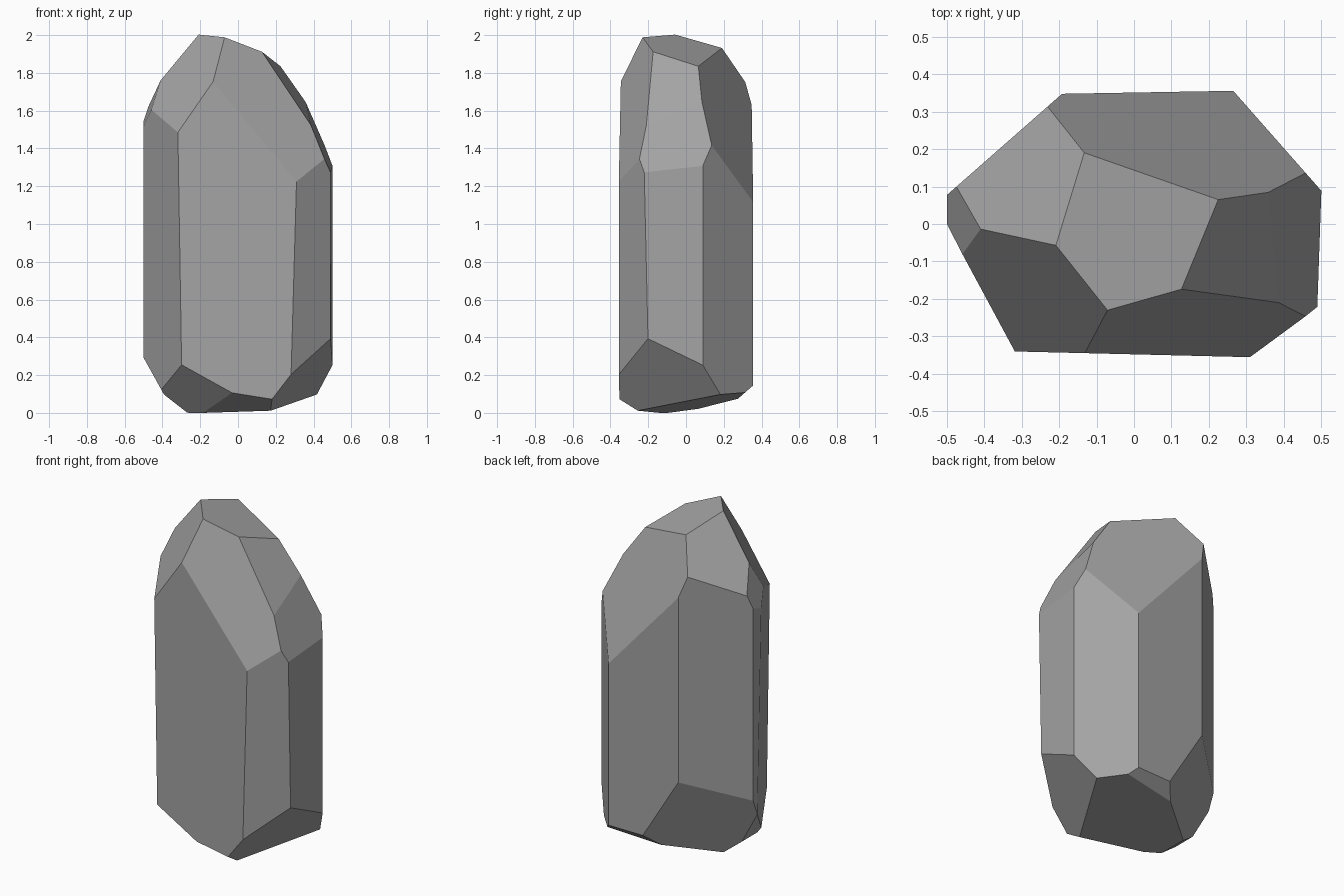
import bpy
import bmesh
from math import radians
from mathutils import Matrix, Vector, Euler

cube = bpy.data.objects.get("Cube")
if cube:
    bpy.data.objects.remove(cube, do_unlink=True)


def make_material(name, color):
    mat = bpy.data.materials.new(name)
    mat.use_nodes = True
    mat.diffuse_color = color
    bsdf = next(n for n in mat.node_tree.nodes if n.type == "BSDF_PRINCIPLED")
    bsdf.inputs["Base Color"].default_value = color
    bsdf.inputs["Roughness"].default_value = 0.8
    return mat


def chip(bm, heading, pitch, distance):
    """Slice off everything beyond a plane facing heading/pitch (degrees)."""
    normal = Euler((0, radians(-pitch), radians(heading))) .to_matrix() @ Vector((1, 0, 0))
    cut = bmesh.ops.bisect_plane(
        bm, geom=bm.verts[:] + bm.edges[:] + bm.faces[:], dist=0.0001,
        plane_co=normal * distance, plane_no=normal, clear_outer=True)
    rim = [g for g in cut["geom_cut"] if isinstance(g, bmesh.types.BMEdge)]
    rim = [e for e in rim if e.is_valid and len(e.link_faces) == 1]
    if rim:
        bmesh.ops.edgeloop_fill(bm, edges=rim)


# Each facet: heading, pitch, distance from the base centre
shaft = [
    (-91.4, 0, 0.348),    # front
    (-53, -1, 0.449),     # front, towards +x
    (-2, 0, 0.497),       # +x side
    (41.4, 0, 0.434),     # back, towards +x
    (91, 0, 0.351),       # back
    (131.3, 0, 0.388),    # back, towards -x
    (180, 0, 0.5),        # -x side
    (208, -0.8, 0.42),    # front, towards -x
]
crown = [
    (-66.7, 19.2, 0.826),   # front slope
    (220.4, 27.3, 1.091),   # front slope, towards -x
    (28.7, 69.1, 1.793),    # tip
    (-10.8, 33.9, 1.195),   # upper +x slope
    (-4.6, 22.7, 0.957),    # lower +x slope
    (65, 21.3, 0.809),      # back slope
    (150.2, 39, 1.377),     # back slope, towards -x
    (187.1, 19.9, 0.982),   # small -x chip
]
foot = [
    (61.6, -80.3, -0.0325),  # underside
    (238.4, -42.2, 0.162),   # front chip, towards -x
    (254.7, -56.4, 0.104),   # front chip
    (-22.2, -35.7, 0.203),   # +x chip
    (90, -49, 0.126),        # back chip
    (125, -19, 0.205),       # back undercut, towards -x
    (180, -29, 0.297),       # -x chip
    (180, -52, 0.167),       # lower -x chip
]

# Carve the stone out of a rough block
bm = bmesh.new()
bmesh.ops.create_cube(bm, size=4, matrix=Matrix.Translation((0, 0, 1)))
for facet in shaft + crown + foot:
    chip(bm, *facet)
bmesh.ops.remove_doubles(bm, verts=bm.verts[:], dist=0.002)
bmesh.ops.recalc_face_normals(bm, faces=bm.faces[:])

# Rest the stone on the ground
lowest = min(v.co.z for v in bm.verts)
bmesh.ops.translate(bm, verts=bm.verts[:], vec=(0, 0, -lowest))

mesh = bpy.data.meshes.new("faceted_stone")
bm.to_mesh(mesh)
bm.free()
mesh.materials.append(make_material("stone_grey", (0.37, 0.37, 0.37, 1)))
stone = bpy.data.objects.new("faceted_stone", mesh)
bpy.context.collection.objects.link(stone)
